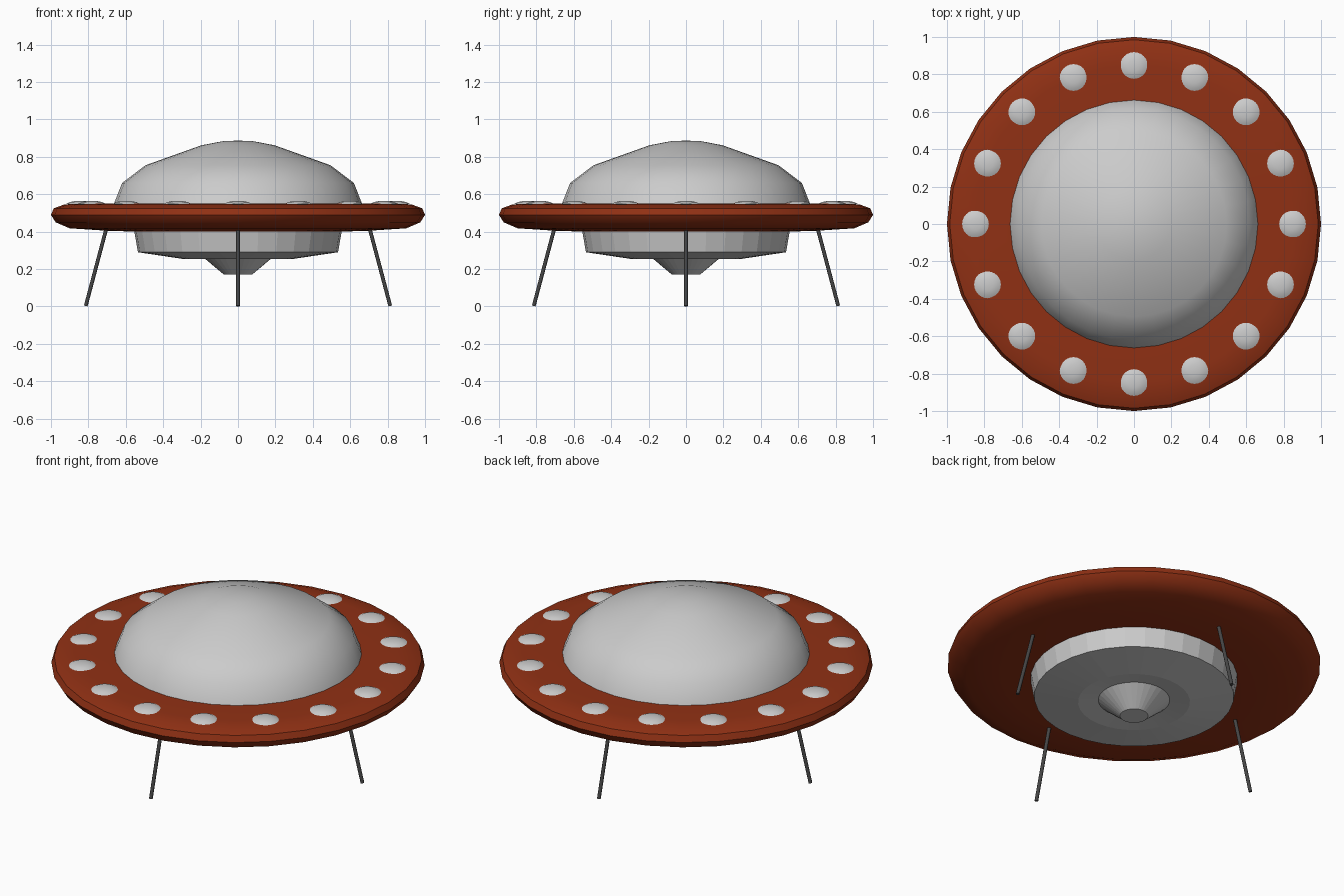
import bpy, bmesh, math
from mathutils import Vector

if "Cube" in bpy.data.objects:
    bpy.data.objects.remove(bpy.data.objects["Cube"])


def material(name, color):
    m = bpy.data.materials.new(name)
    m.diffuse_color = (*color, 1)
    m.use_nodes = True
    m.node_tree.nodes["Principled BSDF"].inputs["Base Color"].default_value = m.diffuse_color
    return m


def finish(name, bm, angle=None, mat=None):
    bmesh.ops.recalc_face_normals(bm, faces=bm.faces)
    me = bpy.data.meshes.new(name)
    bm.to_mesh(me)
    bm.free()
    ob = bpy.data.objects.new(name, me)
    bpy.context.collection.objects.link(ob)
    if mat:
        me.materials.append(mat)
    if angle:
        bpy.ops.object.select_all(action='DESELECT')
        ob.select_set(True)
        bpy.context.view_layer.objects.active = ob
        bpy.ops.object.shade_smooth_by_angle(angle=math.radians(angle))
    return ob


def lathe(name, profile, sides=32, angle=None, mat=None):
    """Revolve (radius, z) points around the z axis; open ends get a flat cap."""
    bm = bmesh.new()
    rings = []
    for r, z in profile:
        if r == 0:
            rings.append([bm.verts.new((0, 0, z))] * sides)
        else:
            rings.append([bm.verts.new((r * math.cos(a), r * math.sin(a), z))
                          for a in (2 * math.pi * i / sides for i in range(sides))])
    for a, b in zip(rings, rings[1:]):
        for i in range(sides):
            j = (i + 1) % sides
            bm.faces.new(dict.fromkeys((a[i], a[j], b[j], b[i])))
    for ring, (r, z) in ((rings[0], profile[0]), (rings[-1], profile[-1])):
        if r > 0:
            bm.faces.new(ring)
    return finish(name, bm, angle, mat)


red = material("rust_red", (0.28, 0.03, 0.007))
dark = material("dark_grey", (0.06, 0.06, 0.06))

# Saucer rim
lathe("saucer_disc", [(0.54, 0.40), (0.70, 0.405), (0.90, 0.418), (0.975, 0.45),
                      (1.0, 0.49), (0.985, 0.525), (0.93, 0.545), (0.85, 0.55),
                      (0.64, 0.552)], angle=40, mat=red)

# Upper dome
lathe("dome", [(0.665, 0.545), (0.62, 0.66), (0.495, 0.755), (0.195, 0.862),
               (0.08, 0.884), (0, 0.887)], angle=50)

# Underside hull with shallow recess, and the nozzle cone in it
lathe("lower_hull", [(0.555, 0.405), (0.535, 0.29), (0.30, 0.255), (0.19, 0.268)])
lathe("nozzle", [(0.20, 0.275), (0.075, 0.17)])

# Ring of flattened lamps
for i in range(16):
    a = 2 * math.pi * i / 16
    lamp = lathe(f"lamp_{i + 1}", [(0, -0.012), (0.074, -0.002), (0.055, 0.008),
                                   (0.03, 0.013), (0, 0.015)], sides=24, angle=60)
    lamp.location = (0.845 * math.cos(a), 0.845 * math.sin(a), 0.55)

# Four splayed legs
for i, name in enumerate(("right_leg", "back_leg", "left_leg", "front_leg")):
    a = i * math.pi / 2
    top, foot = Vector((0.703, 0, 0.42)), Vector((0.814, 0, 0.003))
    axis = top - foot
    bm = bmesh.new()
    bmesh.ops.create_cone(bm, cap_ends=True, segments=12, radius1=0.010,
                          radius2=0.010, depth=axis.length)
    leg = finish(name, bm, 40, dark)
    leg.rotation_euler = (0, math.atan2(axis.x, axis.z), a)
    mid = (top + foot) / 2
    leg.location = (mid.x * math.cos(a), mid.x * math.sin(a), mid.z)
